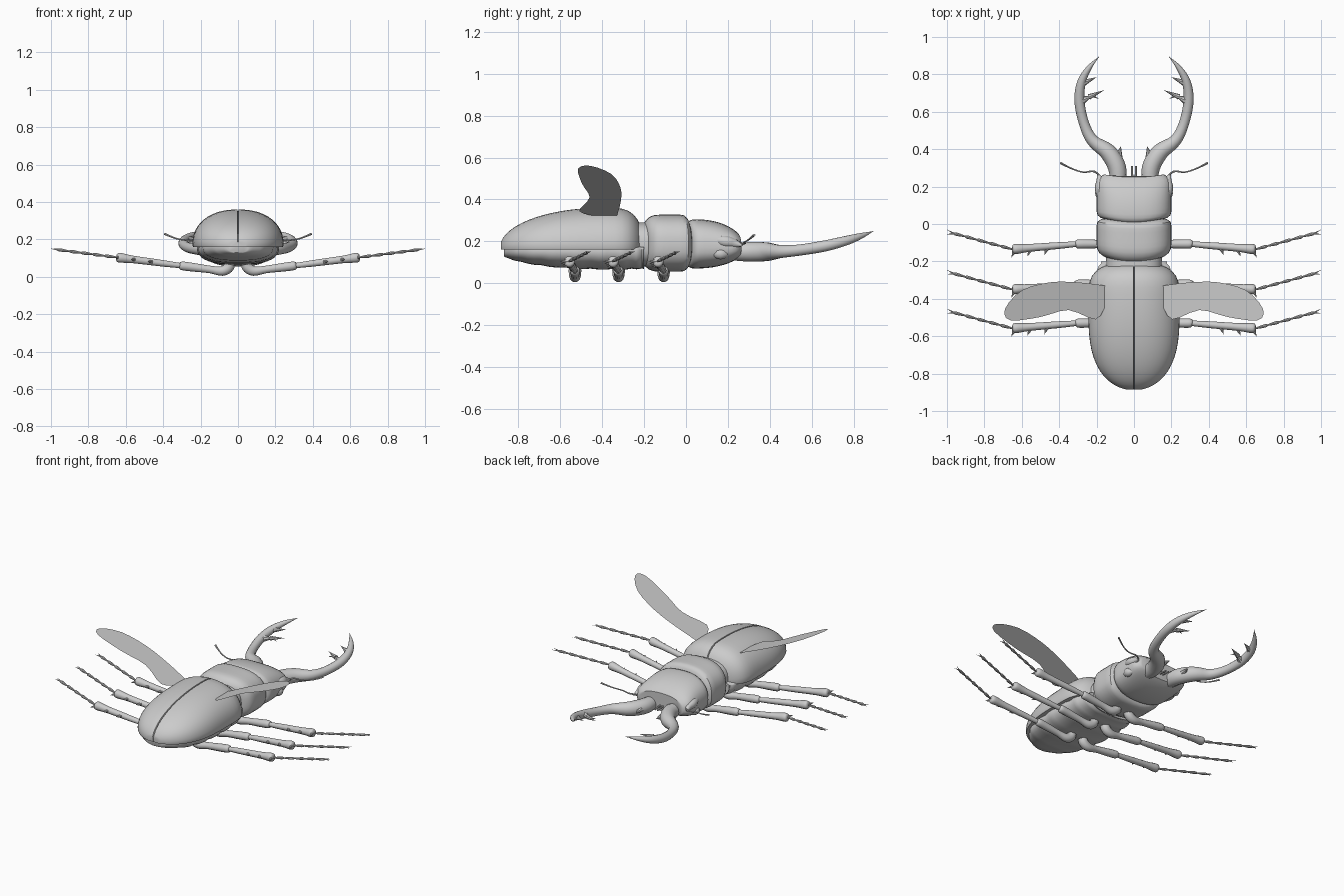
import bpy, bmesh, math
from mathutils import Vector

cube = bpy.data.objects.get("Cube")
if cube:
    bpy.data.objects.remove(cube, do_unlink=True)

# One grey for the whole insect
shell = bpy.data.materials.new("shell grey")
shell.use_nodes = True
shell.diffuse_color = (.6, .6, .6, 1)
shell.node_tree.nodes["Principled BSDF"].inputs["Base Color"].default_value = shell.diffuse_color


def finish(name, bm, mirror=True):
    bmesh.ops.recalc_face_normals(bm, faces=bm.faces)
    mesh = bpy.data.meshes.new(name)
    bm.to_mesh(mesh)
    bm.free()
    obj = bpy.data.objects.new(name, mesh)
    bpy.context.collection.objects.link(obj)
    mesh.materials.append(shell)
    bpy.ops.object.select_all(action="DESELECT")
    obj.select_set(True)
    bpy.context.view_layer.objects.active = obj
    bpy.ops.object.shade_smooth_by_angle(angle=math.radians(40))
    if mirror:
        obj.modifiers.new("Mirror", "MIRROR").use_mirror_merge = False


def spline(rows, steps=4):
    """Catmull-Rom interpolation of rows of numbers."""
    rows = [Vector(row) for row in rows]
    out = []
    for i in range(len(rows) - 1):
        before, start, end = rows[max(i - 1, 0)], rows[i], rows[i + 1]
        after = rows[min(i + 2, len(rows) - 1)]
        for step in range(steps):
            t = step / steps
            out.append(start + (end - before) * t / 2
                       + (before * 2 - start * 5 + end * 4 - after) * t**2 / 2
                       + (start * 3 - before - end * 3 + after) * t**3 / 2)
    return out + [rows[-1]]


def skin(bm, rings):
    """Bridge rings of points and cap both ends."""
    loops = [[bm.verts.new(point) for point in ring] for ring in rings]
    count = len(loops[0])
    for low, high in zip(loops, loops[1:]):
        for i in range(count):
            j = (i + 1) % count
            bm.faces.new((low[i], low[j], high[j], high[i]))
    bm.faces.new(loops[0][::-1])
    bm.faces.new(loops[-1])


def tube(bm, points, radii, sides=10):
    """Round smooth tube along points with one radius for each point."""
    rows = spline([(*point, radius) for point, radius in zip(points, radii)])
    centres = [row.to_3d() for row in rows]
    last = len(rows) - 1
    rings = []
    for i, centre in enumerate(centres):
        along = (centres[min(i + 1, last)] - centres[max(i - 1, 0)]).normalized()
        side = along.cross(Vector((0, 0, 1))).normalized()
        up = side.cross(along)
        radius = max(rows[i].w, .001)
        angles = [math.tau * k / sides for k in range(sides)]
        rings.append([centre + (side * math.cos(a) + up * math.sin(a)) * radius for a in angles])
    skin(bm, rings)


def thorn(bm, root, tip, radius):
    """Tapering spike with a flared foot."""
    root, tip = Vector(root), Vector(tip)
    tube(bm, (root, root.lerp(tip, .5), tip), (radius, radius / 2, 0), sides=8)


def swell(y, back, peak, front, back_power, front_power):
    """Rises from zero at the back to one at the peak and falls to zero at the front."""
    if y < peak:
        return math.sqrt(max(0, 1 - ((peak - y) / (peak - back)) ** back_power))
    return math.sqrt(max(0, 1 - ((y - peak) / (front - peak)) ** front_power))


def stations(start, end, count):
    """Positions along y, closer together towards both ends."""
    middle, half = (start + end) / 2, (end - start) / 2
    return [middle - half * math.cos(math.pi * i / count) for i in range(count + 1)]


def squarish(value):
    return math.copysign(abs(value) ** .78, value)


def section(y, width, below, middle, above, bend=0, sides=36):
    """Rounded ring whose sides lean forward by the bend."""
    ring = []
    for k in range(sides):
        angle = math.tau * k / sides
        across, rise = squarish(math.cos(angle)), squarish(math.sin(angle))
        height = above if rise > 0 else below
        ring.append((width * across, y + bend * across**2, middle + height * rise))
    return ring


# Wing cases: half domes with a thin lip and a groove at the seam
rings = []
for y in stations(-.884, -.207, 24):
    width = .24 * swell(y, -.888, -.45, -.2, 3, 5)
    height = .19 * swell(y, -.888, -.4, -.2, 2, 4)
    ring = [(.001, y, .16 + height)]
    for k in range(13):
        angle = math.pi / 2 * (1 - k / 12)
        ring.append((.004 + width * math.cos(angle) ** .9, y, .17 + height * math.sin(angle) ** .9))
    rings.append(ring + [(width, y, .16), (.001, y, .16)])
bm = bmesh.new()
skin(bm, rings)
finish("wing_case", bm)

# Abdomen: underside with shallow rings
rings = []
for i, y in enumerate(stations(-.87, -.2, 26)):
    ripple = 1 - .04 * (i % 3 == 0)
    width = .22 * swell(y, -.88, -.45, -.1, 3, 3)
    depth = .095 * swell(y, -.9, -.4, 0, 2, 4)
    rings.append(section(y, width * ripple, depth * ripple, .16, .02))
bm = bmesh.new()
skin(bm, rings)
finish("abdomen", bm, mirror=False)

# Waist and thorax: barrels with rounded rims
for name, back, front, width, below, above, bend in (
        ("waist", -.3, -.15, .15, .1, .11, 0),
        ("thorax", -.222, .02, .2, .125, .147, .02)):
    middle = (back + front) / 2
    rings = []
    for y in stations(back + .002, front - .002, 14):
        size = swell(y, back, middle, front, 4, 12)
        rings.append(section(y, width * size, below * size, .18, above * size, bend))
    bm = bmesh.new()
    skin(bm, rings)
    finish(name, bm, mirror=False)

# Head: wide box that slopes down to the front
rings = []
for y in stations(.005, .25, 14):
    width = .2 * swell(y, 0, .1, .27, 8, 8)
    height = swell(y, -.01, .05, .28, 4, 2)
    rings.append(section(y, width, .1 * height, .17, .135 * height, .015))
bm = bmesh.new()
skin(bm, rings)
finish("head", bm, mirror=False)

# Brow ridges and eyes
bm = bmesh.new()
tube(bm, [(.16, .1, .21), (.18, .18, .2), (.18, .23, .19), (.195, .27, .18)], (.01, .028, .022, .003))
tube(bm, [(.17, .12, .14), (.18, .165, .14), (.17, .21, .14)], (.01, .028, .01))
finish("brow_and_eye", bm)


# Mandibles curve upwards to the tip, with inner teeth
def on_jaw(x, y):
    return x, y, .15 + .4 * max(0, y - .4) ** 2


bm = bmesh.new()
jaw = [(.085, .2), (.09, .3), (.14, .385), (.222, .447), (.268, .54), (.292, .66),
       (.28, .76), (.24, .835), (.187, .895)]
tube(bm, [on_jaw(*point) for point in jaw], (.04, .048, .045, .032, .027, .027, .023, .014, 0), sides=14)
thorn(bm, on_jaw(.09, .33), on_jaw(.07, .415), .035)
thorn(bm, on_jaw(.28, .66), on_jaw(.22, .685), .024)
thorn(bm, on_jaw(.24, .68), on_jaw(.16, .715), .015)
thorn(bm, on_jaw(.23, .69), on_jaw(.19, .67), .01)
thorn(bm, on_jaw(.28, .75), on_jaw(.2, .785), .02)
finish("mandible", bm)

# Antennae and mouth feelers
bm = bmesh.new()
tube(bm, [(.16, .23, .18), (.21, .28, .19), (.27, .277, .195), (.33, .295, .205), (.393, .326, .23)],
     (.006, .005, .004, .004, .006), sides=8)
tube(bm, [(.01, .22, .16), (.01, .31, .15)], (.007, .005), sides=8)
finish("antenna", bm)

# Legs: thigh, shin with spurs, jointed foot and claws, on a gentle outward rise
KNEE, ANKLE, TOE = .3, .65, .965
for name, root in (("front_leg", -.107), ("middle_leg", -.322), ("hind_leg", -.53)):
    def on_leg(x, forward=0):
        sweep = .27 * max(0, x - ANKLE) - .08 * (min(x, ANKLE) - KNEE) * (x > KNEE)
        return Vector((x, root + sweep + forward, .02 + .13 * x))

    bm = bmesh.new()
    tube(bm, [(.045, root, .1), (.047, root, .055), on_leg(.085), on_leg(.15), on_leg(.24),
              on_leg(KNEE), on_leg(KNEE + .015)], (.03, .03, .027, .021, .024, .024, .012))
    tube(bm, [on_leg(KNEE), on_leg(.4), on_leg(.56), on_leg(ANKLE - .015), on_leg(ANKLE)],
         (.014, .018, .021, .027, .014))
    for spur in (.46, .55, ANKLE - .015):
        thorn(bm, on_leg(spur), on_leg(spur + .02, -.045), .016)
    joint = (TOE - ANKLE) / 5
    for k in range(5):
        start = ANKLE + joint * k
        tube(bm, [on_leg(start), on_leg(start + joint * .75), on_leg(start + joint)],
             (.004, .009, .005), sides=8)
    for spread in (-.015, .01):
        thorn(bm, on_leg(TOE), on_leg(1, spread), .005)
    finish(name, bm)

# Hind wings: flat sheets that slope up and out
outline = [(.15, -.33), (.3, -.312), (.45, -.312), (.6, -.355), (.69, -.455), (.66, -.515),
           (.5, -.497), (.35, -.46), (.205, -.51), (.15, -.43)]
bm = bmesh.new()
bm.faces.new([bm.verts.new((x, y, .253 + .445 * x)) for x, y in spline(outline, 3)])
finish("hind_wing", bm)
